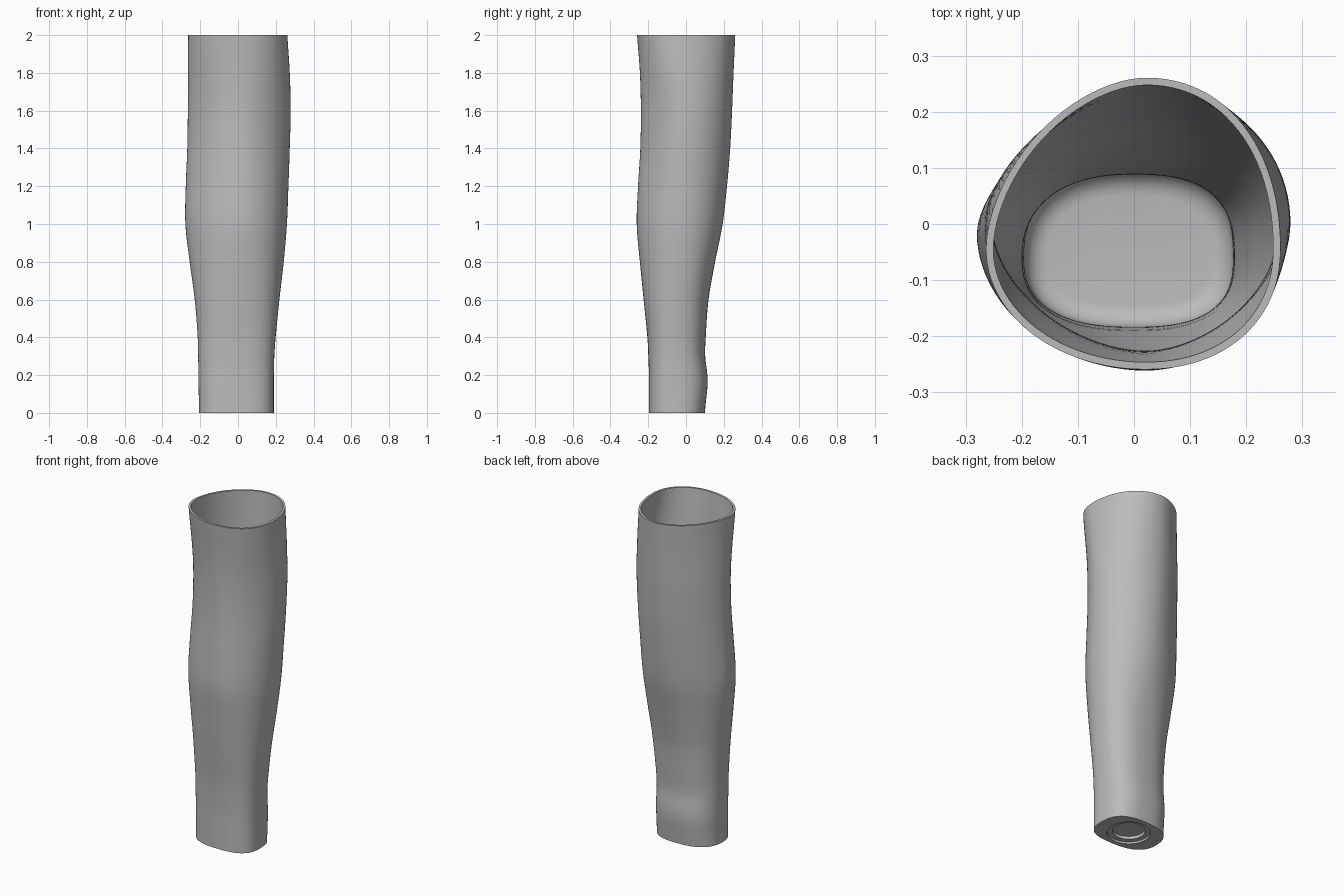
import bpy
import bmesh
from math import cos, sin, pi, radians

cube = bpy.data.objects.get("Cube")
if cube:
    bpy.data.objects.remove(cube)

SIDES = 96
WALL = 0.013
FLOOR = 0.05

# Outer extents by height: z, x min, x max, y min, y max
EXTENTS = [
    (0.0, -.208, .19, -.197, .1),
    (.07, -.208, .19, -.197, .107),
    (.15, -.21, .19, -.197, .115),
    (.22, -.21, .191, -.197, .112),
    (.3, -.212, .193, -.2, .102),
    (.4, -.214, .2, -.205, .105),
    (.6, -.23, .22, -.225, .12),
    (.8, -.257, .243, -.245, .155),
    (1.0, -.28, .26, -.262, .195),
    (1.2, -.278, .268, -.255, .218),
    (1.4, -.27, .275, -.243, .235),
    (1.6, -.267, .28, -.24, .245),
    (1.8, -.266, .275, -.245, .253),
    (2.0, -.265, .262, -.26, .262),
]
# Cross-section character: z, centre x, centre y, roundness of the four quarters
# (back left, back right, front right, front left)
SHAPES = [
    (0.0, 0, -.06, 2.7, 2.5, 2.5, 2.7),
    (.4, 0, -.06, 2.6, 2.3, 2.4, 2.5),
    (1.0, .02, -.02, 2.1, 1.75, 1.95, 2.0),
    (1.6, .02, 0, 2.05, 1.7, 1.8, 1.8),
    (2.0, .02, -.045, 2.15, 1.75, 2.0, 2.15),
]


def sample(table, z):
    """Smooth interpolation of the table rows at height z."""
    i = max(k for k in range(len(table) - 1) if table[k][0] <= z)
    a, b = table[i], table[i + 1]
    p, q = table[max(i - 1, 0)], table[min(i + 2, len(table) - 1)]
    h = b[0] - a[0]
    t = (z - a[0]) / h
    out = []
    for c in range(1, len(a)):
        ma = (b[c] - p[c]) / (b[0] - p[0]) * h
        mb = (q[c] - a[c]) / (q[0] - a[0]) * h
        d = b[c] - a[c]
        out.append(a[c] + t * (ma + t * (3 * d - 2 * ma - mb + t * (ma + mb - 2 * d))))
    return out


def section(z, inset=0.0):
    """Outline of the sleeve at height z, moved inwards by inset."""
    x0, x1, y0, y1 = sample(EXTENTS, z)
    cx, cy, *power = sample(SHAPES, z)
    pts = []
    for k in range(SIDES):
        a = 2 * pi * k / SIDES
        c, s = cos(a), sin(a)
        n = 2 / power[k * 4 // SIDES]
        rx = (x1 - cx if c > 0 else cx - x0) - inset
        ry = (y1 - cy if s > 0 else cy - y0) - inset
        pts.append((cx + rx * abs(c) ** n * (1 if c > 0 else -1),
                    cy + ry * abs(s) ** n * (1 if s > 0 else -1)))
    # Relax the joins between quarters
    for _ in range(4):
        pts = [tuple((pts[k - 1][j] + 2 * pts[k][j] + pts[(k + 1) % SIDES][j]) / 4
                     for j in (0, 1)) for k in range(SIDES)]
    return pts


def circle(r):
    return [(r * cos(2 * pi * k / SIDES) - .005, r * sin(2 * pi * k / SIDES) - .05)
            for k in range(SIDES)]


rings = []
# Underside: stepped round recess, then the flat base
for radius, z in ((.09, .03), (.09, .012), (.12, .012), (.12, 0)):
    rings.append((circle(radius), z))
# Outer wall, bottom to top
STEPS = 64
for i in range(STEPS + 1):
    z = 2 * i / STEPS
    rings.append((section(z), z))
# Inner wall, top down to the floor fillet
FILLET = .04
for i in range(STEPS + 1):
    z = 2 - (2 - FLOOR - FILLET) * i / STEPS
    rings.append((section(z, WALL), z))
for i in range(1, 7):
    a = pi / 2 * i / 6
    z = FLOOR + FILLET * (1 - sin(a))
    rings.append((section(z, WALL + FILLET * (1 - cos(a))), z))

bm = bmesh.new()
loops = [[bm.verts.new((x, y, z)) for x, y in pts] for pts, z in rings]
for low, high in zip(loops, loops[1:]):
    for k in range(SIDES):
        j = (k + 1) % SIDES
        bm.faces.new((low[k], low[j], high[j], high[k]))
bm.faces.new(loops[0][::-1])
bm.faces.new(loops[-1])
bmesh.ops.recalc_face_normals(bm, faces=bm.faces)

mesh = bpy.data.meshes.new("sleeve")
bm.to_mesh(mesh)
bm.free()
sleeve = bpy.data.objects.new("sleeve", mesh)
bpy.context.collection.objects.link(sleeve)

# Plain grey finish
grey = bpy.data.materials.new("plain grey")
grey.use_nodes = True
colour = (.5, .5, .5, 1)
grey.diffuse_color = colour
grey.node_tree.nodes["Principled BSDF"].inputs["Base Color"].default_value = colour
mesh.materials.append(grey)

bpy.ops.object.select_all(action="DESELECT")
sleeve.select_set(True)
bpy.context.view_layer.objects.active = sleeve
bpy.ops.object.shade_smooth_by_angle(angle=radians(35))
